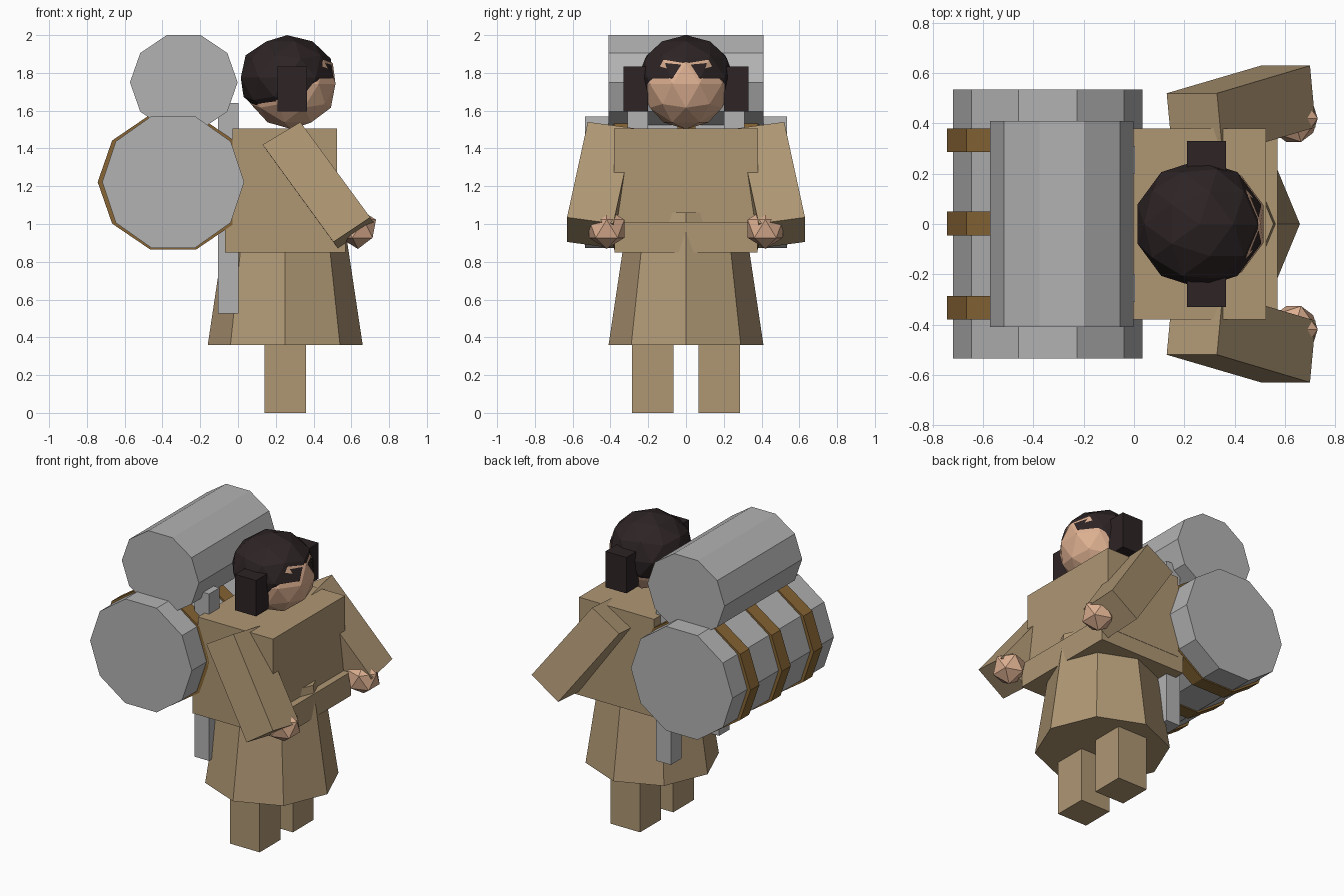
import bpy, bmesh, math
from mathutils import Matrix, Vector

if "Cube" in bpy.data.objects:
    bpy.data.objects.remove(bpy.data.objects["Cube"])


def material(name, rgb):
    m = bpy.data.materials.new(name)
    m.diffuse_color = (*rgb, 1)
    m.use_nodes = True
    m.node_tree.nodes["Principled BSDF"].inputs["Base Color"].default_value = m.diffuse_color
    return m


ROBE = material("tan_cloth", (0.43, 0.31, 0.175))
SKIN = material("skin", (0.72, 0.43, 0.28))
HAIR = material("dark_hair", (0.026, 0.017, 0.018))
GREY = material("grey_pack", (0.45, 0.45, 0.45))
STRAP = material("brown_leather", (0.24, 0.13, 0.035))


def finish(name, bm, mat):
    bmesh.ops.recalc_face_normals(bm, faces=bm.faces)
    me = bpy.data.meshes.new(name)
    bm.to_mesh(me)
    bm.free()
    me.materials.append(mat)
    ob = bpy.data.objects.new(name, me)
    bpy.context.collection.objects.link(ob)
    return ob


def box(name, mat, x, y, z):
    bm = bmesh.new()
    size = [r[1] - r[0] for r in (x, y, z)]
    mid = [(r[0] + r[1]) / 2 for r in (x, y, z)]
    bmesh.ops.create_cube(bm, size=1, matrix=Matrix.LocRotScale(Vector(mid), None, Vector(size)))
    return finish(name, bm, mat)


def ball(name, mat, centre, radii, detail):
    bm = bmesh.new()
    bmesh.ops.create_icosphere(bm, subdivisions=detail, radius=1,
                               matrix=Matrix.LocRotScale(Vector(centre), None, Vector(radii)))
    return finish(name, bm, mat)


def loft(name, mat, ring_a, ring_b):
    """Solid between two matching rings of points."""
    bm = bmesh.new()
    a = [bm.verts.new(p) for p in ring_a]
    b = [bm.verts.new(p) for p in ring_b]
    n = len(a)
    bm.faces.new(a)
    bm.faces.new(b[::-1])
    for i in range(n):
        bm.faces.new((a[i], b[i], b[(i + 1) % n], a[(i + 1) % n]))
    return finish(name, bm, mat)


def roll(name, mat, x, z, rx, rz, y0, y1):
    """Ten-sided roll lying along y."""
    angles = [math.tau * i / 10 for i in range(10)]
    rings = [[(x + rx * math.cos(t), y, z + rz * math.sin(t)) for t in angles] for y in (y0, y1)]
    return loft(name, mat, *rings)


# Robe: skirt, belt and torso
skirt_rings = [[(0.25 + r * math.cos(math.tau * i / 8), r * math.sin(math.tau * i / 8), z)
                for i in range(8)] for r, z in ((0.41, 0.36), (0.305, 1.06))]
loft("skirt", ROBE, *skirt_rings)
box("belt", ROBE, (-0.07, 0.57), (-0.378, 0.378), (0.85, 1.01))
box("torso", ROBE, (-0.03, 0.525), (-0.38, 0.38), (0.95, 1.505))

# Limbs, side hair and pack frame on both sides
outer_arm = [(0.13, 0.52, 1.42), (0.33, 0.52, 1.54), (0.70, 0.63, 1.035), (0.505, 0.63, 0.905)]
inward = Vector((0.023, -0.245, -0.033))
for side, s in (("left", 1), ("right", -1)):
    def span(a, b):
        return sorted((s * a, s * b))

    box(side + "_leg", ROBE, (0.14, 0.36), span(0.065, 0.285), (0, 0.5))
    outer = [Vector((x, s * y, z)) for x, y, z in outer_arm]
    shift = Vector((inward.x, s * inward.y, inward.z))
    loft(side + "_sleeve", ROBE, outer, [p + shift for p in outer])
    ball(side + "_hand", SKIN, (0.635, s * 0.42, 0.975), (0.107, 0.11, 0.107), 1)
    box(side + "_side_hair", HAIR, (0.21, 0.365), span(0.2, 0.33), (1.595, 1.835))
    box(side + "_frame_post", GREY, (-0.105, 0.003), span(0.2, 0.31), (0.525, 1.64))

# Head and hair cap
ball("head", SKIN, (0.285, 0, 1.742), (0.243, 0.237, 0.24), 2)
ball("hair_cap", HAIR, (0.26, 0, 1.775), (0.258, 0.255, 0.225), 2)

# Back pack: two rolls and three straps
roll("lower_roll", GREY, -0.343, 1.222, 0.376, 0.366, -0.535, 0.535)
roll("upper_roll", GREY, -0.287, 1.75, 0.285, 0.264, -0.41, 0.41)
for i, y in enumerate((-0.333, 0.002, 0.333)):
    roll(f"strap_{i + 1}", STRAP, -0.343, 1.222, 0.4, 0.374, y - 0.047, y + 0.047)
